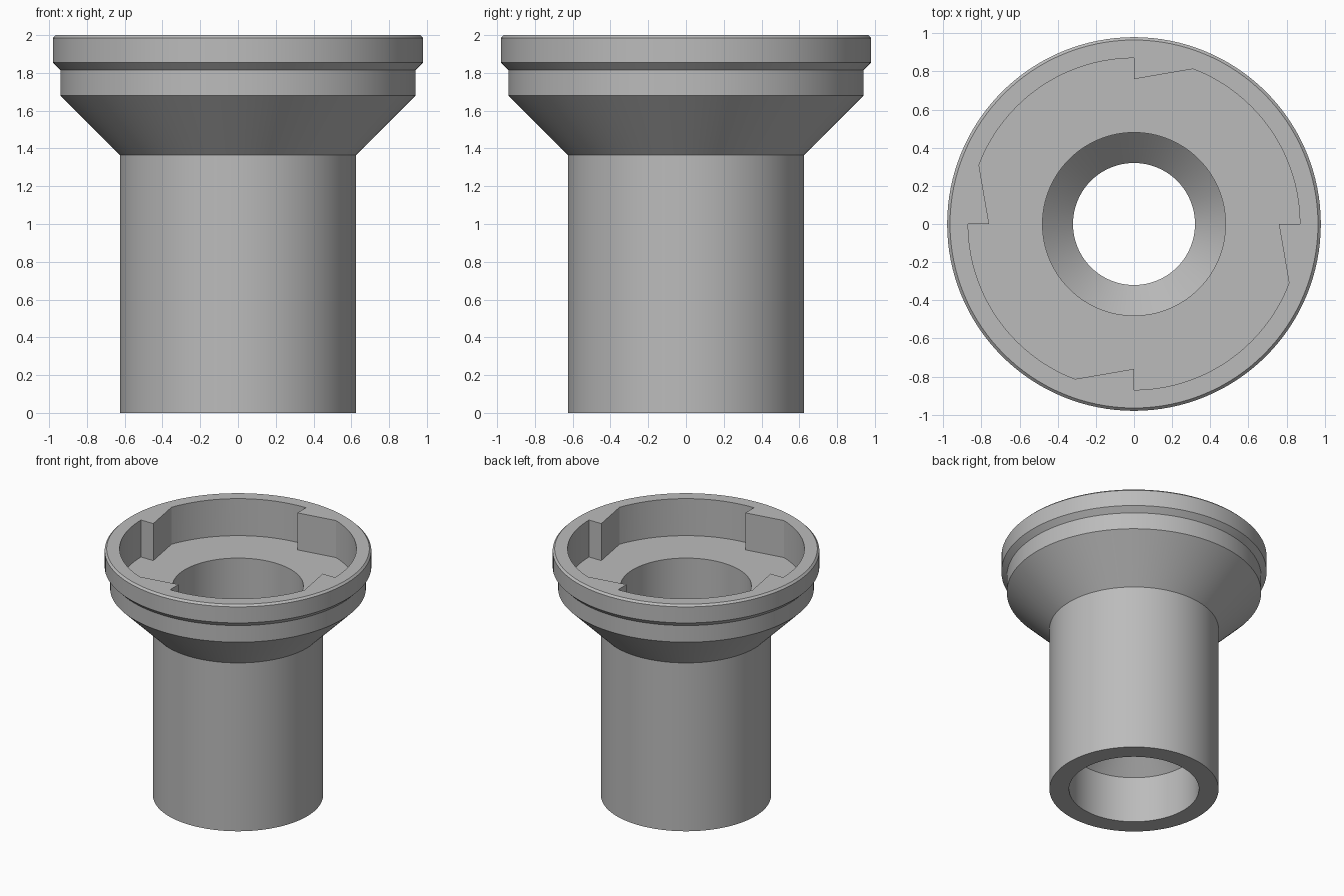
import bpy, bmesh
from math import sin, cos, pi, atan2, hypot

SEGMENTS = 128
cube = bpy.data.objects.get("Cube")
if cube:
    bpy.data.objects.remove(cube, do_unlink=True)

grey = bpy.data.materials.new("plain grey")
grey.use_nodes = True
colour = (0.5, 0.5, 0.5, 1)
grey.diffuse_color = colour
grey.node_tree.nodes["Principled BSDF"].inputs["Base Color"].default_value = colour


def make_object(name, bm):
    bmesh.ops.recalc_face_normals(bm, faces=bm.faces)
    mesh = bpy.data.meshes.new(name)
    bm.to_mesh(mesh)
    bm.free()
    mesh.materials.append(grey)
    obj = bpy.data.objects.new(name, mesh)
    bpy.context.collection.objects.link(obj)
    return obj


def revolve(name, profile):
    """Closed (radius, height) profile turned around the z axis."""
    bm = bmesh.new()
    rings = [[bm.verts.new((r * cos(2 * pi * i / SEGMENTS), r * sin(2 * pi * i / SEGMENTS), z))
              for i in range(SEGMENTS)] for r, z in profile]
    for k, ring in enumerate(rings):
        after = rings[(k + 1) % len(rings)]
        for i in range(SEGMENTS):
            j = (i + 1) % SEGMENTS
            bm.faces.new((ring[i], ring[j], after[j], after[i]))
    return make_object(name, bm)


def prism(name, outline, bottom, top):
    bm = bmesh.new()
    face = bm.faces.new([bm.verts.new((x, y, bottom)) for x, y in outline])
    result = bmesh.ops.extrude_face_region(bm, geom=[face])
    for v in result["geom"]:
        if isinstance(v, bmesh.types.BMVert):
            v.co.z = top
    return make_object(name, bm)


# Flanged tube: outside going up, then the stepped bore going down
outside = [(0.625, 0), (0.625, 1.365), (0.94, 1.68), (0.94, 1.815),
           (0.98, 1.855), (0.98, 1.985), (0.965, 2)]
bore = [(0.48, 2), (0.48, 1.325), (0.32, 1.165), (0.32, 0.535), (0.48, 0.375), (0.48, 0)]
tube = revolve("flanged_tube", outside + bore)

# Pocket in the flange, with four ratchet teeth reaching inward
POCKET, TOOTH, STEPS = 0.87, 0.76, 28
ramp_end = atan2(0.31, 0.815)
outline = []
for quarter in range(4):
    start = quarter * pi / 2
    outline.append((TOOTH * cos(start), TOOTH * sin(start)))
    for i in range(STEPS + 1):
        a = start + (pi / 2 - ramp_end) * i / STEPS
        outline.append((POCKET * cos(a), POCKET * sin(a)))
pocket = prism("pocket_cutter", outline, 1.7, 2.2)
pocket.hide_render = True

cut = tube.modifiers.new("pocket", "BOOLEAN")
cut.operation = "DIFFERENCE"
cut.solver = "EXACT"
cut.object = pocket
bpy.ops.object.select_all(action="DESELECT")
bpy.context.view_layer.objects.active = tube
tube.select_set(True)
bpy.ops.object.modifier_apply(modifier=cut.name)
bpy.data.objects.remove(pocket, do_unlink=True)

# Round walls smooth, rims and teeth crisp
bpy.ops.object.shade_smooth_by_angle(angle=pi / 9)
